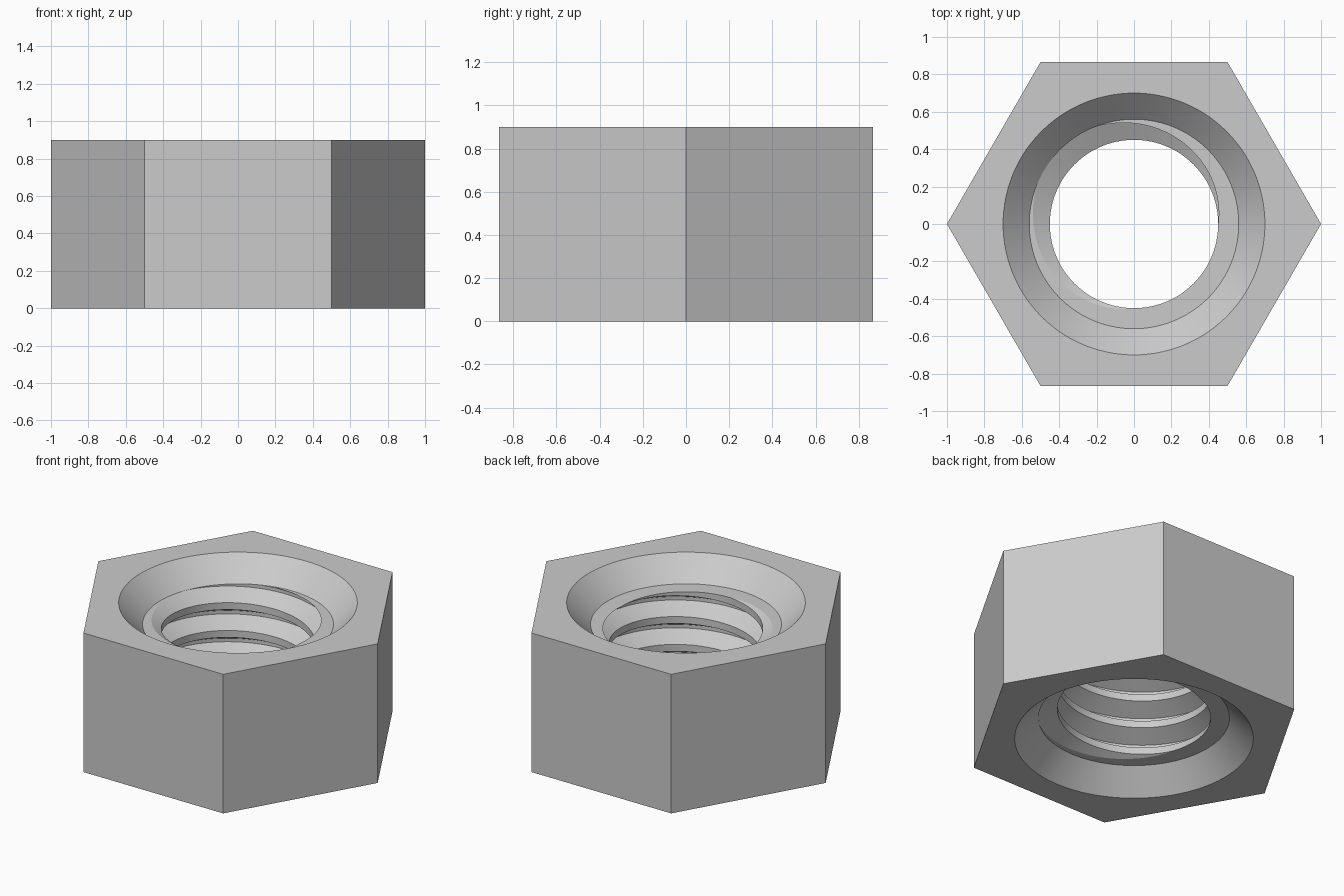
import bpy, bmesh
from math import cos, sin, pi, radians

cube = bpy.data.objects.get("Cube")
if cube:
    bpy.data.objects.remove(cube, do_unlink=True)

HEIGHT, CHAMFER = 0.9, 0.14
MOUTH, MAJOR, MINOR = 0.70, 0.56, 0.45
APOTHEM = cos(pi / 6)
PITCH = 0.18
SEGMENTS = 120
LOW, HIGH = CHAMFER, HEIGHT - CHAMFER

# Thread profile over one pitch: (fraction of pitch, radius)
FLANK, ROOT = 5 / 16, 1 / 8
PROFILE = [(0, MINOR), (FLANK, MAJOR), (FLANK + ROOT, MAJOR),
           (2 * FLANK + ROOT, MINOR), (1, MINOR)]


def thread_radius(t):
    t %= 1
    for (a, ra), (b, rb) in zip(PROFILE, PROFILE[1:]):
        if t <= b:
            return ra + (rb - ra) * (t - a) / (b - a)


def hex_radius(angle):
    return APOTHEM / cos(angle % (pi / 3) - pi / 6)


def section(i):
    """Radius and height pairs from the lower rim, up the bore, to the upper rim."""
    angle = 2 * pi * i / SEGMENTS
    turn = i / SEGMENTS
    rim = hex_radius(2 * pi * (i % (SEGMENTS // 6)) / SEGMENTS)
    points = [(rim, 0), (MOUTH, 0), (MAJOR, LOW)]
    # Right-handed helix, cut off flat at both ends of the bore
    for k in range(5, -2, -1):
        for t, _ in reversed(PROFILE[:-1]):
            z = HIGH - PITCH * (k + t - turn)
            z = min(max(z, LOW), HIGH)
            points.append((thread_radius((HIGH - z) / PITCH + turn), z))
    points += [(MAJOR, HIGH), (MOUTH, HEIGHT), (rim, HEIGHT)]
    return [(r * cos(angle), r * sin(angle), z) for r, z in points]


# Skin the sections into a closed solid
bm = bmesh.new()
columns = [[bm.verts.new(p) for p in section(i)] for i in range(SEGMENTS + 1)]
for a, b in zip(columns, columns[1:]):
    for j in range(len(a)):
        n = (j + 1) % len(a)
        bm.faces.new((a[j], b[j], b[n], a[n]))
bmesh.ops.remove_doubles(bm, verts=bm.verts, dist=0.0002)
bmesh.ops.dissolve_degenerate(bm, edges=bm.edges, dist=0.0001)
bmesh.ops.recalc_face_normals(bm, faces=bm.faces)

mesh = bpy.data.meshes.new("hex_nut")
bm.to_mesh(mesh)
bm.free()
nut = bpy.data.objects.new("hex_nut", mesh)
bpy.context.collection.objects.link(nut)

# Plain grey metal
grey = bpy.data.materials.new("grey")
grey.use_nodes = True
colour = (0.6, 0.6, 0.6, 1)
grey.diffuse_color = colour
grey.node_tree.nodes["Principled BSDF"].inputs["Base Color"].default_value = colour
mesh.materials.append(grey)

# Smooth bore and chamfers, crisp hexagon and thread edges
bpy.ops.object.select_all(action='DESELECT')
nut.select_set(True)
bpy.context.view_layer.objects.active = nut
bpy.ops.object.shade_smooth_by_angle(angle=radians(25))
